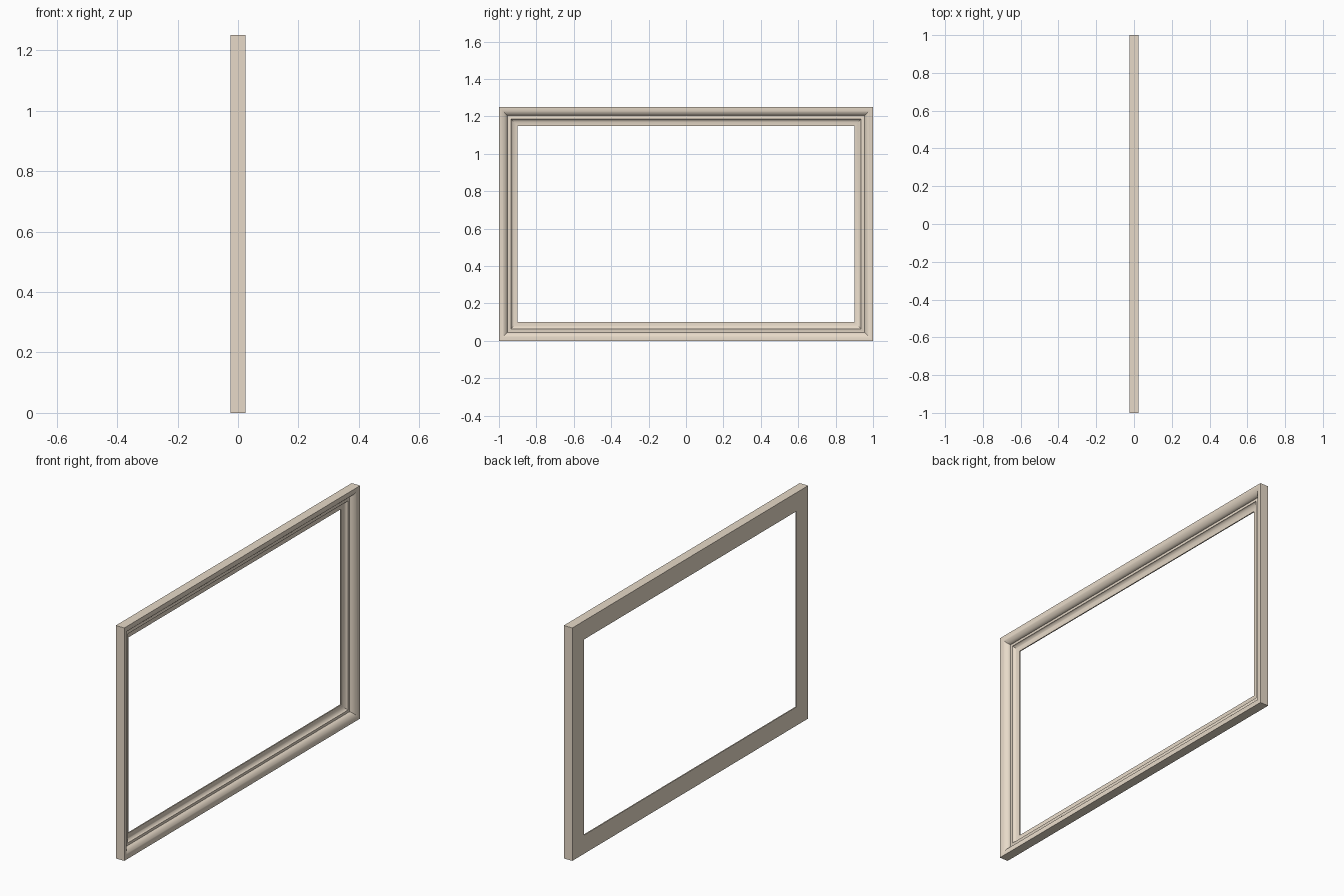
import bpy, bmesh, math

if "Cube" in bpy.data.objects:
    bpy.data.objects.remove(bpy.data.objects["Cube"])

HALF_W, HEIGHT, BACK = 1.0, 1.25, -0.025
N = 10

# Moulding profile as (distance in from outer edge, x depth)
profile = [(0.0, BACK)]
# Outer rounded band falling into a groove
for i in range(N + 1):
    t = math.pi / 2 * i / N
    profile.append((0.046 * math.sin(t), -0.006 + 0.031 * math.cos(t)))
# Narrow fillet between the two bands
profile += [(0.050, -0.006), (0.061, -0.001)]
# Inner cove thinning to a lip
for i in range(N + 1):
    t = math.pi / 2 * i / N
    profile.append((0.1 - 0.036 * math.cos(t), -0.001 - 0.018 * math.sin(t)))
profile.append((0.1, BACK))

# Sweep the profile round four mitred corners
bm = bmesh.new()
rings = []
for sy, sz in ((-1, -1), (1, -1), (1, 1), (-1, 1)):
    rings.append([bm.verts.new((x, sy * (HALF_W - d), HEIGHT / 2 + sz * (HEIGHT / 2 - d)))
                  for d, x in profile])
for k in range(4):
    a, b = rings[k], rings[(k + 1) % 4]
    for i in range(len(profile)):
        j = (i + 1) % len(profile)
        bm.faces.new((a[i], b[i], b[j], a[j]))
bmesh.ops.recalc_face_normals(bm, faces=bm.faces)

mesh = bpy.data.meshes.new("picture_frame")
bm.to_mesh(mesh)
bm.free()
frame = bpy.data.objects.new("picture_frame", mesh)
bpy.context.collection.objects.link(frame)

# Pale wood colour
wood = bpy.data.materials.new("pale_wood")
wood.diffuse_color = (0.8, 0.7, 0.58, 1)
wood.use_nodes = True
wood.node_tree.nodes["Principled BSDF"].inputs["Base Color"].default_value = wood.diffuse_color
mesh.materials.append(wood)

bpy.context.view_layer.objects.active = frame
frame.select_set(True)
bpy.ops.object.shade_smooth_by_angle(angle=math.radians(25))
